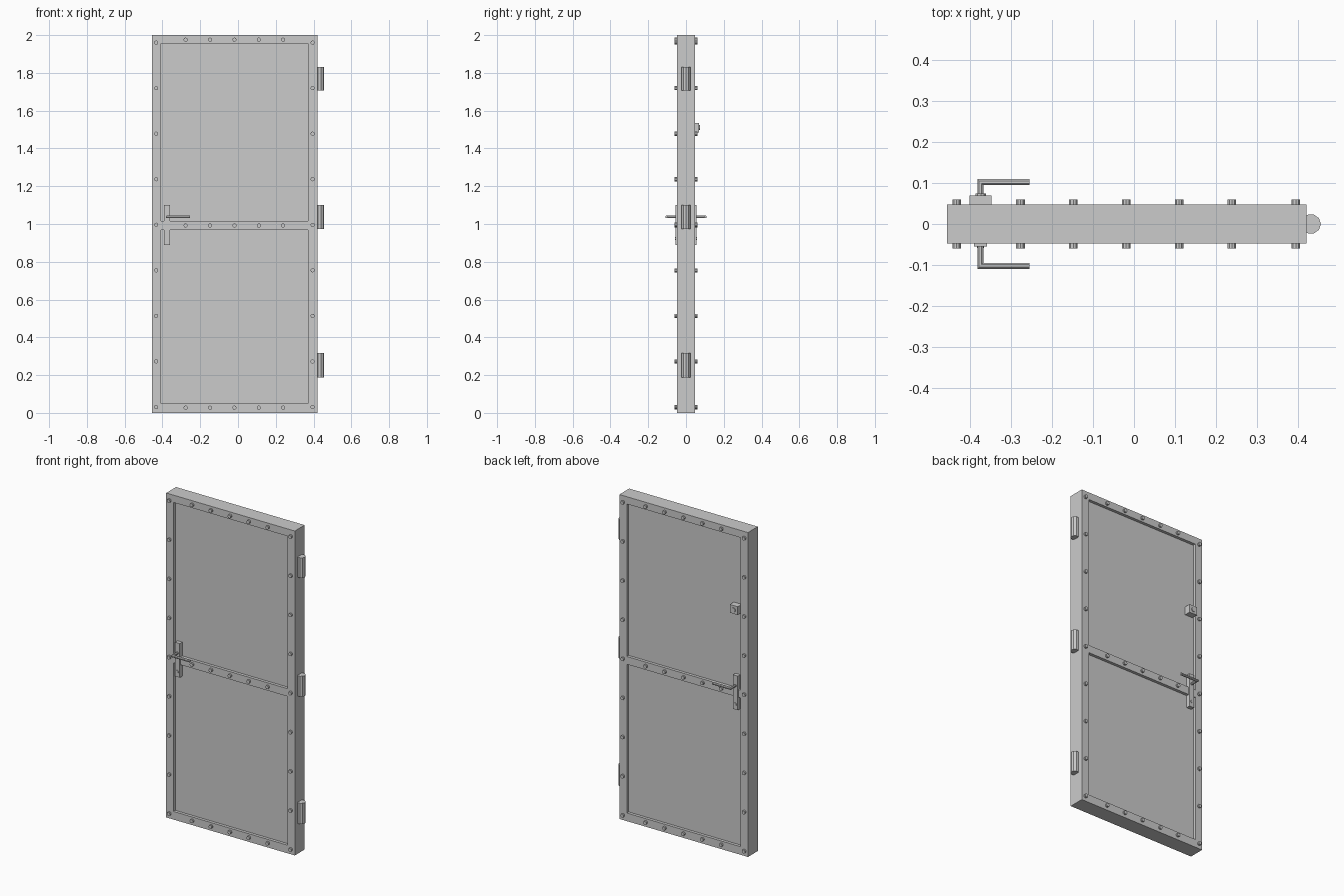
import bpy, bmesh, math
from mathutils import Matrix, Vector

if "Cube" in bpy.data.objects:
    bpy.data.objects.remove(bpy.data.objects["Cube"])


def finish(name, bm):
    bmesh.ops.recalc_face_normals(bm, faces=bm.faces)
    me = bpy.data.meshes.new(name)
    bm.to_mesh(me)
    bm.free()
    ob = bpy.data.objects.new(name, me)
    bpy.context.collection.objects.link(ob)
    return ob


def add_box(bm, lo, hi):
    lo, hi = Vector(lo), Vector(hi)
    m = Matrix.Translation((lo + hi) / 2) @ Matrix.Diagonal((*(hi - lo), 1))
    bmesh.ops.create_cube(bm, size=1, matrix=m)


def add_peg(bm, x, z, y0, y1, r, sides=10):
    # cylinder along y
    m = Matrix.Translation((x, (y0 + y1) / 2, z)) @ Matrix.Rotation(math.pi / 2, 4, 'X')
    bmesh.ops.create_cone(bm, cap_ends=True, segments=sides, radius1=r, radius2=r,
                          depth=abs(y1 - y0), matrix=m)


# Door slab with two recessed panels on each face
T = 0.048
XL, XR = -0.407, 0.37
PANELS = [(0.05, 0.967), (1.015, 1.955)]
bm = bmesh.new()
add_box(bm, (-0.456, -T, 0), (0.421, T, 2))
cuts = [((x, 0, 0), (1, 0, 0)) for x in (XL, XR)]
cuts += [((0, 0, z), (0, 0, 1)) for p in PANELS for z in p]
for co, no in cuts:
    bmesh.ops.bisect_plane(bm, geom=bm.verts[:] + bm.edges[:] + bm.faces[:],
                           plane_co=co, plane_no=no)
bm.normal_update()
panel_faces = []
for f in bm.faces:
    c = f.calc_center_median()
    if abs(f.normal.y) > 0.9 and XL < c.x < XR and any(a < c.z < b for a, b in PANELS):
        panel_faces.append(f)
bmesh.ops.inset_individual(bm, faces=panel_faces, thickness=0, depth=-0.018)
finish("door_slab", bm)

# Rivets around the frame and along the middle rail
spots = [(x, 0.031 + i * 0.2412) for x in (-0.433, 0.395) for i in range(9)]
spots += [(-0.277 + i * 0.129, z) for z in (0.028, 0.992, 1.976) for i in range(5)]
for side, label in ((-1, "front"), (1, "back")):
    bm = bmesh.new()
    for x, z in spots:
        add_peg(bm, x, z, side * 0.04, side * 0.060, 0.011)
    finish(label + "_rivets", bm)

# Hinge barrels
bm = bmesh.new()
for z0, z1 in ((0.188, 0.317), (0.974, 1.1), (1.706, 1.83)):
    bmesh.ops.create_cone(bm, cap_ends=True, segments=10, radius1=0.024, radius2=0.024,
                          depth=z1 - z0,
                          matrix=Matrix.Translation((0.432, 0, (z0 + z1) / 2))
                          @ Matrix.Rotation(math.pi / 2, 4, 'Z'))
finish("hinges", bm)

# Handle on each side: plate, key cylinder, bent lever with a mitred corner
HX, HZ, R, N = -0.375, 1.038, 0.008, 8
for side, label in ((-1, "front"), (1, "back")):
    bm = bmesh.new()
    add_box(bm, (HX - 0.016, min(side * 0.03, side * 0.055), 0.89),
            (HX + 0.016, max(side * 0.03, side * 0.055), 1.1))
    finish(label + "_handle_plate", bm)

    bm = bmesh.new()
    add_peg(bm, HX, 0.923, side * 0.05, side * 0.059, 0.009)
    finish(label + "_key_cylinder", bm)

    bm = bmesh.new()
    rings = [[], [], []]
    for i in range(N):
        t = 2 * math.pi * (i + 0.5) / N
        a, b = R * math.cos(t), R * math.sin(t)
        y = side * (0.102 - a)
        for ring, co in zip(rings, ((HX + a, side * 0.05, HZ + b), (HX + a, y, HZ + b),
                                    (-0.255, y, HZ + b))):
            ring.append(bm.verts.new(co))
    for r0, r1 in zip(rings, rings[1:]):
        for i in range(N):
            j = (i + 1) % N
            bm.faces.new((r0[i], r0[j], r1[j], r1[i]))
    bm.faces.new(rings[0])
    bm.faces.new(rings[2])
    finish(label + "_lever", bm)

# Deadbolt on the back
bm = bmesh.new()
add_box(bm, (-0.401, 0.03, 1.485), (-0.348, 0.069, 1.536))
finish("deadbolt_case", bm)
bm = bmesh.new()
add_peg(bm, -0.374, 1.51, 0.06, 0.074, 0.013)
finish("deadbolt_knob", bm)
